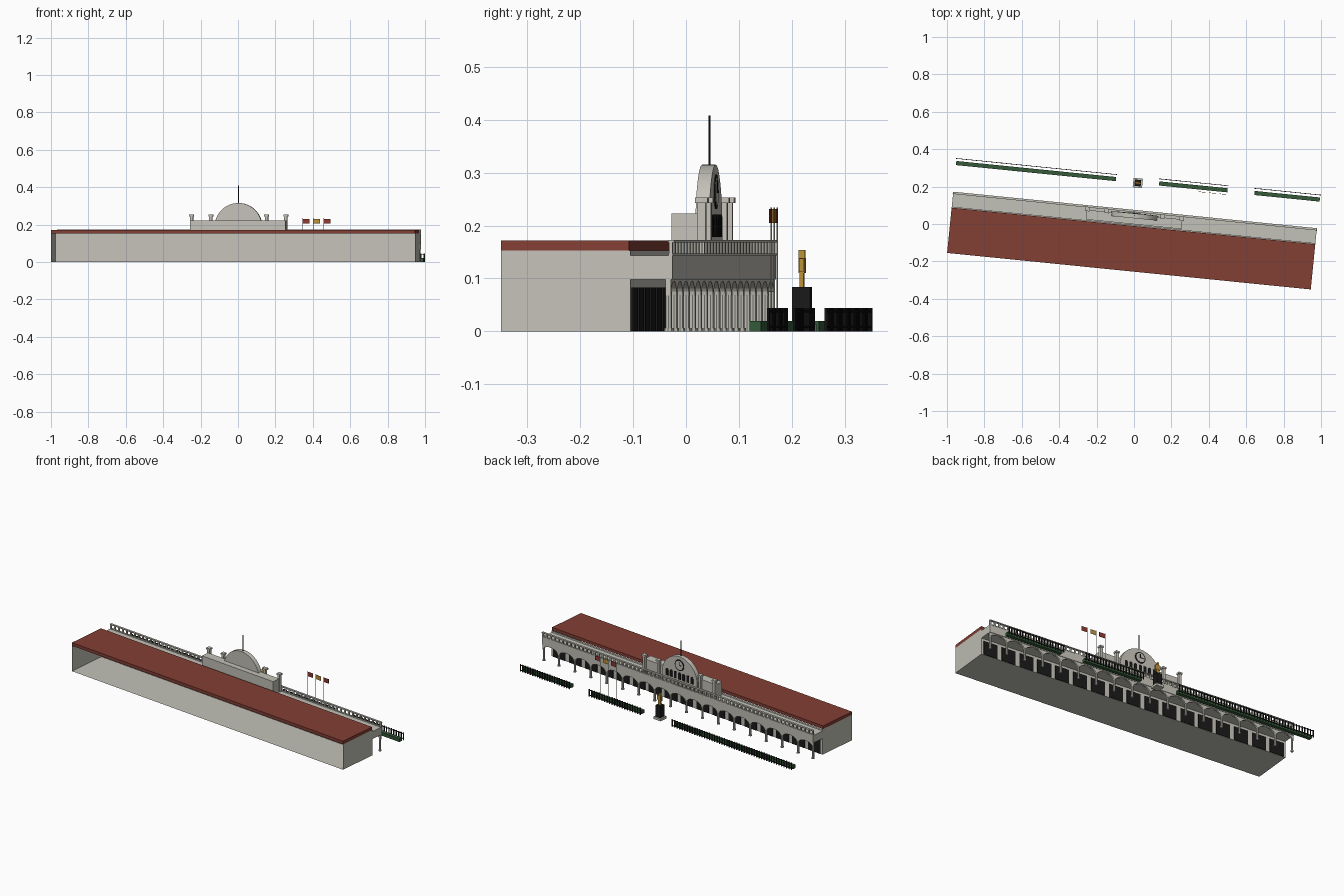
import bpy, bmesh, math
from mathutils import Matrix, Vector

cube = bpy.data.objects.get("Cube")
if cube:
    bpy.data.objects.remove(cube, do_unlink=True)


def material(name, color):
    m = bpy.data.materials.new(name)
    m.use_nodes = True
    m.diffuse_color = (*color, 1)
    m.node_tree.nodes["Principled BSDF"].inputs["Base Color"].default_value = (*color, 1)
    return m


STONE = material("pale stone", (0.55, 0.54, 0.48))
ROOF = material("brick red", (0.23, 0.05, 0.035))
BLACK = material("black", (0.01, 0.01, 0.01))
GREEN = material("hedge green", (0.035, 0.1, 0.04))
GOLD = material("gold", (0.5, 0.28, 0.04))
RED = material("flag red", (0.28, 0.04, 0.03))

# The whole site is turned slightly about z
SITE = Matrix.Translation((-0.0025, -0.0075, 0)) @ Matrix.Rotation(-0.1, 4, 'Z')


class Part:
    """Collects simple solids into one object."""

    def __init__(self, name, mat):
        self.name, self.mat, self.bm = name, mat, bmesh.new()

    def box(self, x0, x1, y0, y1, z0, z1):
        m = (Matrix.Translation(((x0 + x1) / 2, (y0 + y1) / 2, (z0 + z1) / 2))
             @ Matrix.Diagonal((x1 - x0, y1 - y0, z1 - z0, 1)))
        bmesh.ops.create_cube(self.bm, size=1, matrix=m)

    def post(self, x, y, z0, z1, r, r2=None, sides=8):
        bmesh.ops.create_cone(self.bm, cap_ends=True, segments=sides, radius1=r,
                              radius2=r if r2 is None else r2, depth=z1 - z0,
                              matrix=Matrix.Translation((x, y, (z0 + z1) / 2)))

    def prism(self, outline, y0, y1):
        f = self.bm.faces.new([self.bm.verts.new((x, y0, z)) for x, z in outline])
        g = bmesh.ops.extrude_face_region(self.bm, geom=[f])["geom"]
        for v in g:
            if isinstance(v, bmesh.types.BMVert):
                v.co.y = y1

    def finish(self, recalc=True, smooth=False):
        if recalc:
            bmesh.ops.recalc_face_normals(self.bm, faces=self.bm.faces[:])
        me = bpy.data.meshes.new(self.name)
        self.bm.transform(SITE)
        self.bm.to_mesh(me)
        self.bm.free()
        me.materials.append(self.mat)
        ob = bpy.data.objects.new(self.name, me)
        bpy.context.collection.objects.link(ob)
        if smooth:
            bpy.ops.object.select_all(action='DESELECT')
            ob.select_set(True)
            bpy.context.view_layer.objects.active = ob
            bpy.ops.object.shade_smooth_by_angle()


def arc(cx, cz, rx, rz, a0, a1, n):
    return [(cx + rx * math.cos(a0 + (a1 - a0) * i / n),
             cz + rz * math.sin(a0 + (a1 - a0) * i / n)) for i in range(n + 1)]


HALF = 0.977
BAYS = 17
W = 2 * HALF / BAYS

# Main hall: a shell that is open along the front and covered by the roof
hall = Part("hall_shell", STONE)
hall.box(-HALF, HALF, -0.246, 0, 0, 0.153)
bmesh.ops.delete(hall.bm, geom=[f for f in hall.bm.faces
                                if f.normal.y < -0.5 or f.normal.z > 0.5], context='FACES')
hall.finish(recalc=False)

roof = Part("roof", ROOF)
roof.box(-HALF, HALF, -0.246, -0.003, 0.153, 0.172)
roof.finish()

# Arcade: deck, columns, arches and doors
deck = Part("arcade_deck", STONE)
deck.box(-HALF, HALF, 0, 0.08, 0.098, 0.143)
deck.finish()

columns = Part("arcade_columns", STONE)
arches = Part("arcade_arches", STONE)
doors = Part("arcade_doors", BLACK)
for i in range(BAYS + 1):
    x = -HALF + i * W
    inner = min(max(x, -HALF + 0.007), HALF - 0.007)
    columns.post(inner, 0.072, 0, 0.075, 0.0065)
    columns.post(inner, 0.072, 0, 0.006, 0.009)
    if i < BAYS:
        c = x + W / 2
        curve = arc(c, 0.068, W / 2 - 0.006, 0.027, math.pi, 0, 12)
        arches.prism([(x, 0.068)] + curve + [(x + W, 0.068), (x + W, 0.099), (x, 0.099)],
                     0.067, 0.077)
        doors.box(c - 0.044, c + 0.044, 0.0005, 0.004, 0.001, 0.083)
columns.finish(smooth=True)
arches.finish()
doors.finish()

# Balustrade along the deck edge
rail = Part("balustrade", STONE)
rail.box(-HALF, HALF, 0.071, 0.083, 0.168, 0.173)
rail.box(-HALF, HALF, 0.072, 0.081, 0.143, 0.147)
count = BAYS * 4
for i in range(count + 1):
    x = -HALF + 0.005 + i * (2 * HALF - 0.01) / count
    rail.box(x - 0.0045, x + 0.0045, 0.073, 0.08, 0.146, 0.169)
rail.finish()

# Central parapet with capped posts
parapet = Part("central_parapet", STONE)
parapet.box(-0.257, 0.257, 0.006, 0.058, 0.143, 0.223)
parapet.finish()

posts = Part("parapet_posts", STONE)
for x in (-0.253, -0.15, 0.15, 0.253):
    posts.box(x - 0.008, x + 0.008, 0.055, 0.071, 0.143, 0.245)
    posts.box(x - 0.012, x + 0.012, 0.051, 0.075, 0.243, 0.253)
posts.finish()

# Rounded gable with arched windows, a clock and a spire
gable = Part("clock_gable", STONE)
gable.prism([(0.127, 0.143)] + arc(0, 0.188, 0.127, 0.127, 0, math.pi, 32) + [(-0.127, 0.143)],
            0.038, 0.064)
gable.finish(smooth=True)

windows = Part("gable_windows", BLACK)
for i in range(-3, 4):
    x = i * 0.03
    windows.prism([(x + 0.009, 0.178)] + arc(x, 0.212, 0.009, 0.009, 0, math.pi, 8)
                  + [(x - 0.009, 0.178)], 0.063, 0.066)
windows.finish()

ring = Part("clock_ring", BLACK)
ring.prism(arc(0, 0.264, 0.033, 0.033, 0, 2 * math.pi * 31 / 32, 31), 0.063, 0.066)
ring.finish()
face = Part("clock_face", STONE)
face.prism(arc(0, 0.264, 0.027, 0.027, 0, 2 * math.pi * 31 / 32, 31), 0.063, 0.067)
face.finish()
hands = Part("clock_hands", BLACK)
hands.box(-0.002, 0.002, 0.066, 0.068, 0.262, 0.286)
hands.box(-0.018, 0.002, 0.066, 0.068, 0.262, 0.266)
hands.finish()

spire = Part("spire", BLACK)
spire.post(0, 0.052, 0.31, 0.408, 0.002)
spire.finish()

# Hedges and railings in three runs
hedge = Part("hedges", GREEN)
fence = Part("railings", BLACK)
for x0, x1 in ((-0.977, -0.118), (0.114, 0.481), (0.626, 0.977)):
    hedge.box(x0, x1, 0.226, 0.248, 0, 0.02)
    for z in (0.006, 0.036):
        fence.box(x0, x1, 0.26, 0.263, z, z + 0.004)
    n = round((x1 - x0) / 0.018)
    for i in range(n + 1):
        x = x0 + (x1 - x0) * i / n
        fence.box(x - 0.003, x + 0.003, 0.2595, 0.2635, 0, 0.044)
hedge.finish()
fence.finish()

# Three flags
poles = Part("flag_poles", STONE)
for i, mat in enumerate((RED, GOLD, RED)):
    x = 0.328 + i * 0.057
    poles.post(x, 0.214, 0, 0.234, 0.0015, sides=6)
    flag = Part("flag_%d" % (i + 1), mat)
    flag.box(x + 0.001, x + 0.037, 0.213, 0.215, 0.205, 0.231)
    flag.finish()
poles.finish()

# Statue on a plinth
SX, SY = 0.0, 0.228
base = Part("statue_base", STONE)
base.box(SX - 0.025, SX + 0.025, SY - 0.025, SY + 0.025, 0, 0.014)
base.finish()
plinth = Part("statue_plinth", BLACK)
plinth.box(SX - 0.017, SX + 0.017, SY - 0.017, SY + 0.017, 0.014, 0.084)
plinth.finish()
statue = Part("statue_figure", GOLD)
for s in (-1, 1):
    statue.box(SX + s * 0.005 - 0.004, SX + s * 0.005 + 0.004, SY - 0.004, SY + 0.004, 0.084, 0.112)
    statue.box(SX + s * 0.013 - 0.003, SX + s * 0.013 + 0.003, SY - 0.004, SY + 0.004, 0.112, 0.138)
statue.box(SX - 0.01, SX + 0.01, SY - 0.006, SY + 0.006, 0.11, 0.139)
statue.box(SX - 0.006, SX + 0.006, SY - 0.006, SY + 0.006, 0.139, 0.154)
statue.finish()
